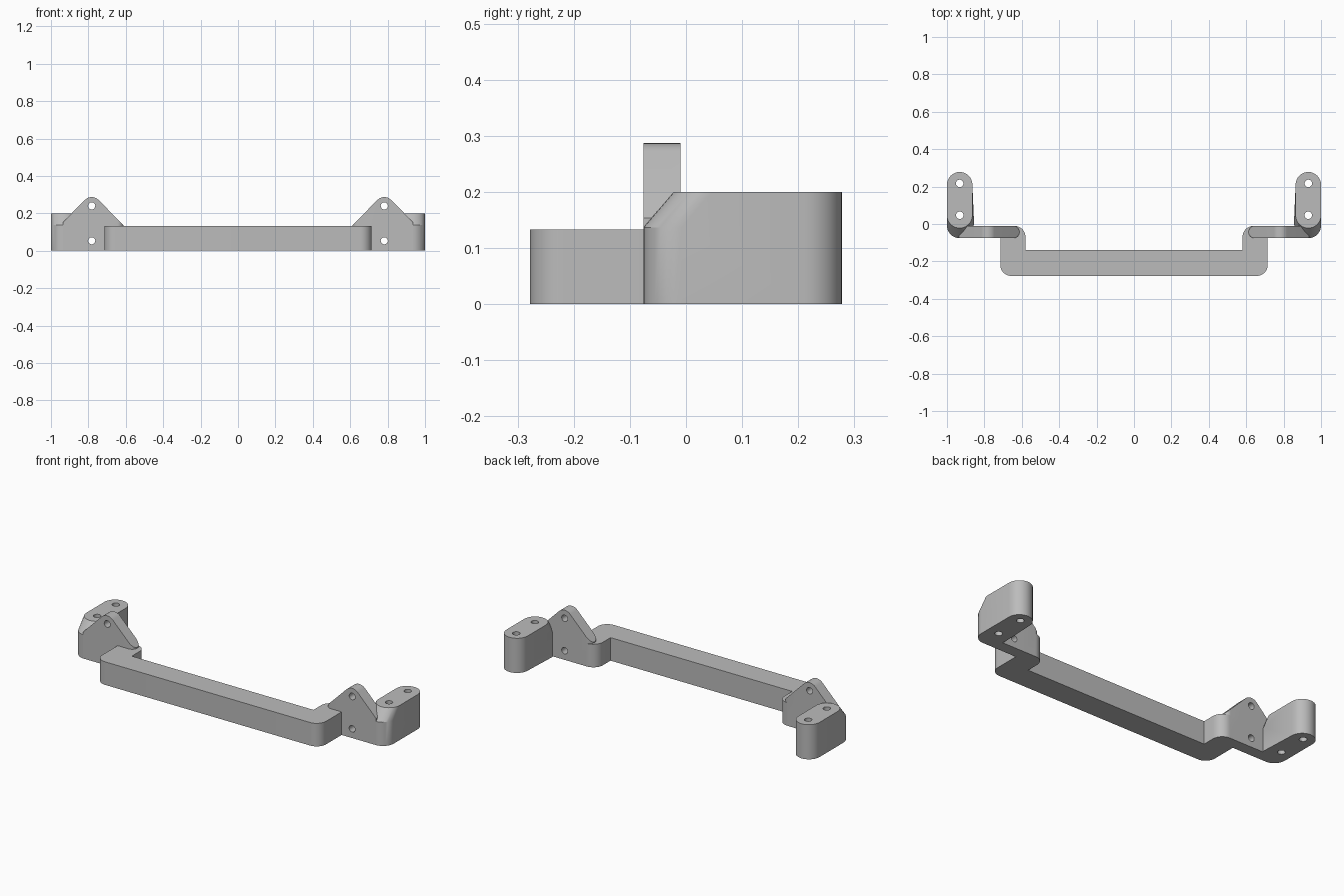
import bpy, bmesh
from math import cos, sin, radians

cube = bpy.data.objects.get("Cube")
if cube:
    bpy.data.objects.remove(cube, do_unlink=True)

grey = bpy.data.materials.new("plain_grey")
grey.use_nodes = True
colour = (0.5, 0.5, 0.5, 1)
grey.diffuse_color = colour
grey.node_tree.nodes["Principled BSDF"].inputs["Base Color"].default_value = colour


def arc(cx, cy, r, start, end, steps=12):
    angles = [radians(start + (end - start) * i / steps) for i in range(steps + 1)]
    return [(cx + r * cos(a), cy + r * sin(a)) for a in angles]


def finish(name, bm):
    bmesh.ops.recalc_face_normals(bm, faces=bm.faces)
    mesh = bpy.data.meshes.new(name)
    bm.to_mesh(mesh)
    bm.free()
    mesh.materials.append(grey)
    ob = bpy.data.objects.new(name, mesh)
    bpy.context.collection.objects.link(ob)
    return ob


def prism(name, outline, low, high, axis="z"):
    """Extrude a flat outline along z, or along y for an x-z outline."""
    bm = bmesh.new()
    place = (lambda u, v, w: (u, v, w)) if axis == "z" else (lambda u, v, w: (u, w, v))
    face = bm.faces.new([bm.verts.new(place(u, v, low)) for u, v in outline])
    new = bmesh.ops.extrude_face_region(bm, geom=[face])["geom"]
    shift = place(0, 0, high - low)
    bmesh.ops.translate(bm, vec=shift, verts=[g for g in new if isinstance(g, bmesh.types.BMVert)])
    return finish(name, bm)


def hull(name, points):
    bm = bmesh.new()
    for p in points:
        bm.verts.new(p)
    found = bmesh.ops.convex_hull(bm, input=bm.verts)
    loose = [v for v in bm.verts if not v.link_faces]
    bmesh.ops.delete(bm, geom=loose, context="VERTS")
    bmesh.ops.dissolve_limit(bm, angle_limit=0.01, verts=bm.verts, edges=bm.edges)
    return finish(name, bm)


def combine(target, other, operation):
    mod = target.modifiers.new("combine", "BOOLEAN")
    mod.operation, mod.solver, mod.object = operation, "EXACT", other
    bpy.context.view_layer.objects.active = target
    bpy.ops.object.modifier_apply(modifier=mod.name)
    bpy.data.objects.remove(other, do_unlink=True)


def flip(outline, side):
    return [(side * u, v) for u, v in outline]


# Grip: long bar with two legs turned back toward the plates
half = [(0.58, -0.14)] + arc(0.64, -0.07, 0.06, 180, 90)
half += [(0.715, -0.01)] + arc(0.655, -0.218, 0.06, 0, -90)
handle = prism("pull_handle", half + flip(half, -1)[::-1], 0, 0.133)

for side in (1, -1):
    # Upright plate: peaked profile trimmed to a plan with a rounded inner end
    profile = [(0.95, 0), (0.95, 0.139)] + arc(0.782, 0.237, 0.05, 45, 135)
    profile += [(0.6, 0.125), (0.6, 0)]
    plate = prism("plate", flip(profile, side), -0.1, 0.02, "y")
    plan = arc(0.6455, -0.043, 0.033, 90, 270) + [(0.935, -0.076), (0.935, -0.01)]
    combine(plate, prism("plate_plan", flip(plan, side), -0.1, 0.4), "INTERSECT")

    # Mounting ear: rounded block whose front slopes down to the plate
    back = arc(0.932, 0.21, 0.068, 0, 180, 16)
    top = back + arc(0.932, 0.046, 0.068, 180, 360, 16)
    base = back + [(0.855, 0)] + arc(0.932, -0.008, 0.068, 180, 360, 16)
    points = [(side * x, y, 0.2) for x, y in top]
    points += [(side * x, y, z) for x, y in base for z in (0, 0.137)]
    ear = hull("ear", points)

    combine(handle, plate, "UNION")
    combine(handle, ear, "UNION")

    # Screw holes through the plate and the ear
    for z in (0.053, 0.24):
        ring = arc(side * 0.782, z, 0.019, 0, 345, 23)
        combine(handle, prism("plate_hole", ring, -0.2, 0.1, "y"), "DIFFERENCE")
    for y in (0.047, 0.217):
        ring = arc(side * 0.932, y, 0.02, 0, 345, 23)
        combine(handle, prism("ear_hole", ring, -0.1, 0.4), "DIFFERENCE")

bpy.ops.object.select_all(action="DESELECT")
handle.select_set(True)
bpy.context.view_layer.objects.active = handle
bpy.ops.object.shade_smooth_by_angle(angle=radians(25))
